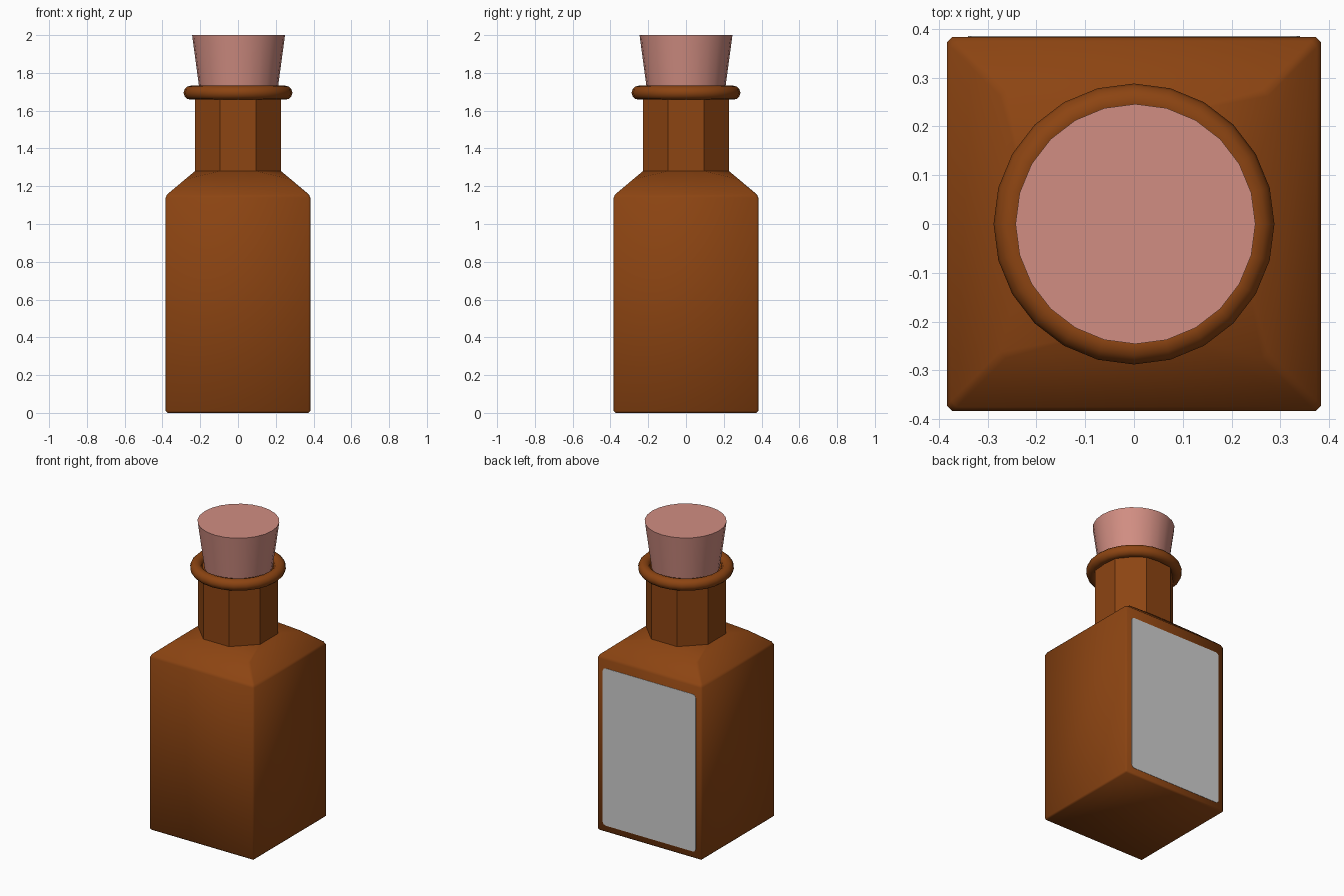
import bpy, bmesh
from math import radians, sin, cos, pi

cube = bpy.data.objects.get("Cube")
if cube:
    bpy.data.objects.remove(cube, do_unlink=True)


def material(name, rgb):
    m = bpy.data.materials.new(name)
    m.use_nodes = True
    m.diffuse_color = (*rgb, 1)
    m.node_tree.nodes["Principled BSDF"].inputs["Base Color"].default_value = (*rgb, 1)
    return m


def finish(bm, name, mat, smooth=False):
    bmesh.ops.recalc_face_normals(bm, faces=bm.faces[:])
    for f in bm.faces:
        f.smooth = smooth
    me = bpy.data.meshes.new(name)
    bm.to_mesh(me)
    bm.free()
    ob = bpy.data.objects.new(name, me)
    bpy.context.collection.objects.link(ob)
    me.materials.append(mat)
    return ob


def smooth_by_angle(ob, angle):
    bpy.ops.object.select_all(action='DESELECT')
    ob.select_set(True)
    bpy.context.view_layer.objects.active = ob
    bpy.ops.object.shade_smooth_by_angle(angle=radians(angle))


glass = material("brown glass", (0.262, 0.058, 0.006))
cork_mat = material("pink cork", (0.64, 0.27, 0.225))
paper = material("grey label", (0.62, 0.62, 0.62))

HALF, SHOULDER, NECK_BASE, NECK_HALF = 0.383, 1.15, 1.28, 0.228
CORNER = 0.28

# Body: square box with hipped shoulders closing onto an octagon
bm = bmesh.new()
signs = [(-1, -1), (1, -1), (1, 1), (-1, 1)]
corner_z = SHOULDER + (HALF - CORNER) / (HALF - NECK_HALF) * (NECK_BASE - SHOULDER)
low, top, mid = [[bm.verts.new((sx * r, sy * r, z)) for sx, sy in signs]
                 for r, z in ((HALF, 0), (HALF, SHOULDER), (CORNER, corner_z))]
radius = NECK_HALF / cos(pi / 8)
octo = []
for i in range(8):
    a = -5 * pi / 8 + i * pi / 4
    octo.append(bm.verts.new((radius * cos(a), radius * sin(a), NECK_BASE)))
bm.faces.new(low)
bm.faces.new(octo)
for i in range(4):
    j = (i + 1) % 4
    bm.faces.new((low[i], low[j], top[j], top[i]))
    bm.faces.new((top[i], top[j], mid[j], octo[2 * i + 1], octo[2 * i], mid[i]))
    bm.faces.new((mid[j], octo[(2 * i + 2) % 8], octo[2 * i + 1]))
edges = [e for e in bm.edges if min(v.co.z for v in e.verts) < SHOULDER + 0.01]
bmesh.ops.bevel(bm, geom=edges, offset=0.01, segments=1, affect='EDGES', clamp_overlap=True)
finish(bm, "bottle_body", glass, smooth=True)

# Neck: flat-sided octagonal tube
bm = bmesh.new()
rings = []
for z in (NECK_BASE - 0.01, 1.7):
    rings.append([bm.verts.new((radius * cos(a), radius * sin(a), z))
                  for a in (pi / 8 + i * pi / 4 for i in range(8))])
for i in range(8):
    j = (i + 1) % 8
    bm.faces.new((rings[0][i], rings[0][j], rings[1][j], rings[1][i]))
bm.faces.new(rings[1])
finish(bm, "bottle_neck", glass)

# Rolled lip
bpy.ops.mesh.primitive_torus_add(major_segments=24, minor_segments=12, major_radius=0.251,
                                 minor_radius=0.037, location=(0, 0, 1.695))
lip = bpy.context.object
lip.name = "neck_lip"
lip.data.materials.append(glass)
smooth_by_angle(lip, 60)

# Tapered stopper
bpy.ops.mesh.primitive_cone_add(vertices=24, radius1=0.192, radius2=0.246, depth=0.4,
                                location=(0.003, 0, 1.8), rotation=(0, 0, pi / 2))
cork = bpy.context.object
cork.name = "cork_stopper"
cork.data.materials.append(cork_mat)
smooth_by_angle(cork, 30)

# Label: thin plate with trimmed corners on the back face
bm = bmesh.new()
bmesh.ops.create_cube(bm, size=1)
for v in bm.verts:
    v.co.x *= 0.68
    v.co.y = HALF + (0.002 if v.co.y > 0 else -0.003)
    v.co.z = 0.565 + v.co.z * 1.04
short = [e for e in bm.edges if abs(e.verts[0].co.y - e.verts[1].co.y) > 0.001]
bmesh.ops.bevel(bm, geom=short, offset=0.02, segments=2, profile=0.5, affect='EDGES')
finish(bm, "back_label", paper)
